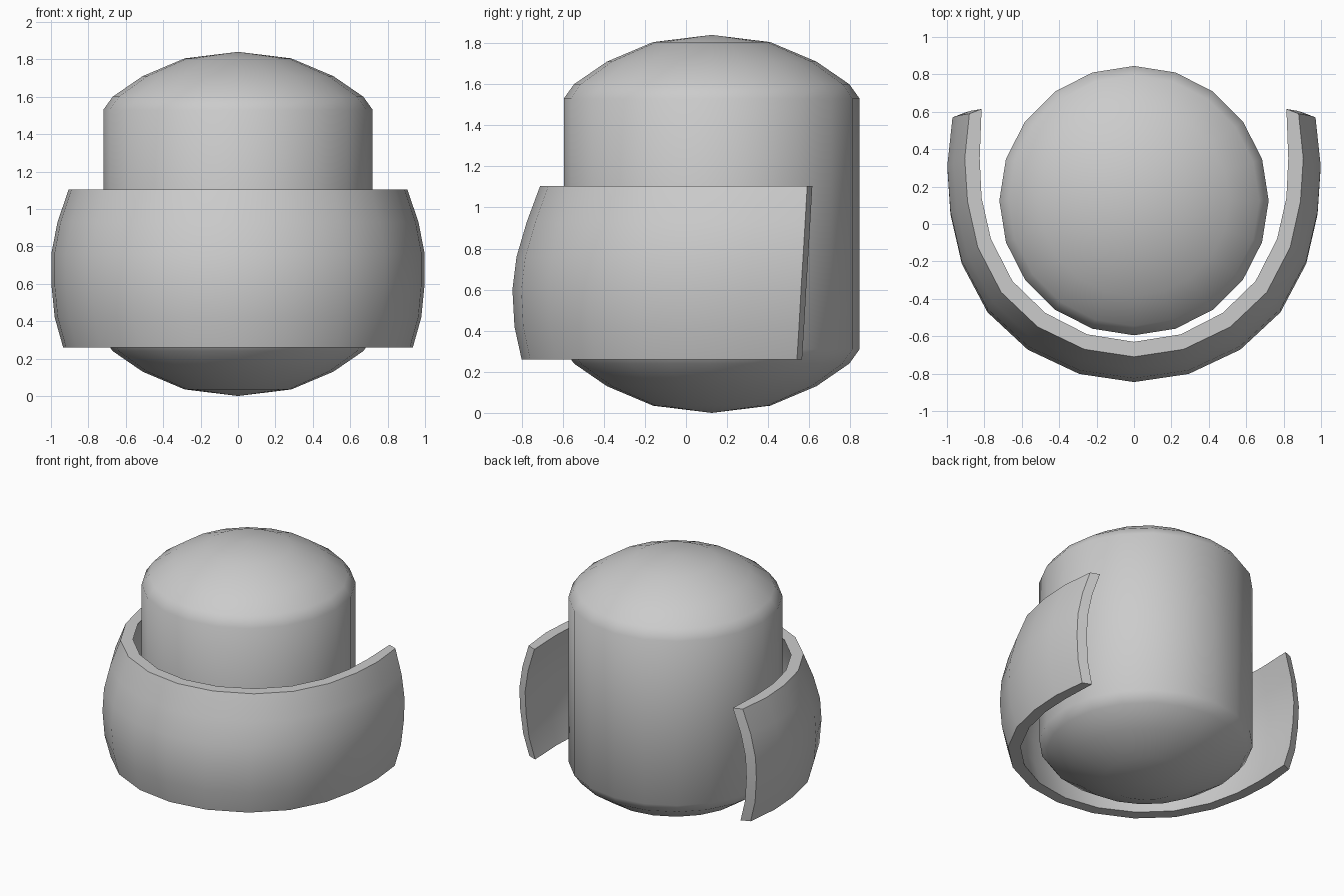
import bpy, bmesh, math

if "Cube" in bpy.data.objects:
    bpy.data.objects.remove(bpy.data.objects["Cube"])


def finish(bm, name, angle):
    bmesh.ops.recalc_face_normals(bm, faces=bm.faces[:])
    mesh = bpy.data.meshes.new(name)
    bm.to_mesh(mesh)
    bm.free()
    ob = bpy.data.objects.new(name, mesh)
    bpy.context.collection.objects.link(ob)
    bpy.ops.object.select_all(action='DESELECT')
    ob.select_set(True)
    bpy.context.view_layer.objects.active = ob
    bpy.ops.object.shade_smooth_by_angle(angle=math.radians(angle))
    return ob


def bridge(bm, a, b):
    n = len(a)
    for i in range(n):
        bm.faces.new((a[i], a[(i + 1) % n], b[(i + 1) % n], b[i]))


# Domed canister: 20-sided profile of revolution, mirrored top to bottom
HEIGHT, SIDES, CY = 1.84, 20, 0.125
dome = [(0.285, 0.035), (0.51, 0.13), (0.67, 0.24), (0.72, 0.31)]
profile = dome + [(r, HEIGHT - z) for r, z in reversed(dome)]
bm = bmesh.new()
rings = []
for r, z in profile:
    rings.append([bm.verts.new((r * math.cos(i * math.tau / SIDES),
                                CY + r * math.sin(i * math.tau / SIDES), z))
                  for i in range(SIDES)])
for a, b in zip(rings, rings[1:]):
    bridge(bm, a, b)
for ring, z in ((rings[0], 0), (rings[-1], HEIGHT)):
    pole = bm.verts.new((0, CY, z))
    for i in range(SIDES):
        bm.faces.new((ring[i], ring[(i + 1) % SIDES], pole))
finish(bm, "canister", 45)

# Wrap-around guard: half outline of the top rim, outer and inner, front to back
outer = [(0, -.71), (.265, -.67), (.515, -.55), (.71, -.365),
         (.835, -.125), (.89, .12), (.905, .35), (.88, .59)]
inner = [(0, -.63), (.25, -.59), (.475, -.475), (.65, -.305),
         (.765, -.08), (.815, .14), (.825, .35), (.815, .615)]
# Bulging levels: height, half width, front y, back y of the outer skin
levels = [(.26, .935, -.80, .54), (.42, .98, -.835, .55), (.60, .998, -.845, .56),
          (.76, .998, -.825, .57), (.93, .965, -.775, .58), (1.105, .905, -.71, .59)]


def mirrored(half):
    return [(-x, y) for x, y in reversed(half[1:])] + half


bm = bmesh.new()
loops = []
for z, w, front, back in levels:
    skin, lining = [], []
    for (ox, oy), (ix, iy) in zip(outer, inner):
        x = ox * w / .905
        y = front + (oy + .71) / 1.30 * (back - front)
        skin.append((x, y))
        lining.append((x + ix - ox, y + iy - oy))
    pts = mirrored(skin) + mirrored(lining)[::-1]
    loops.append([bm.verts.new((x, y, z)) for x, y in pts])
for a, b in zip(loops, loops[1:]):
    bridge(bm, a, b)
for loop in (loops[0], loops[-1]):
    n = len(loop)
    for i in range(n // 2 - 1):
        bm.faces.new((loop[i], loop[i + 1], loop[n - 2 - i], loop[n - 1 - i]))
finish(bm, "wraparound_guard", 35)
